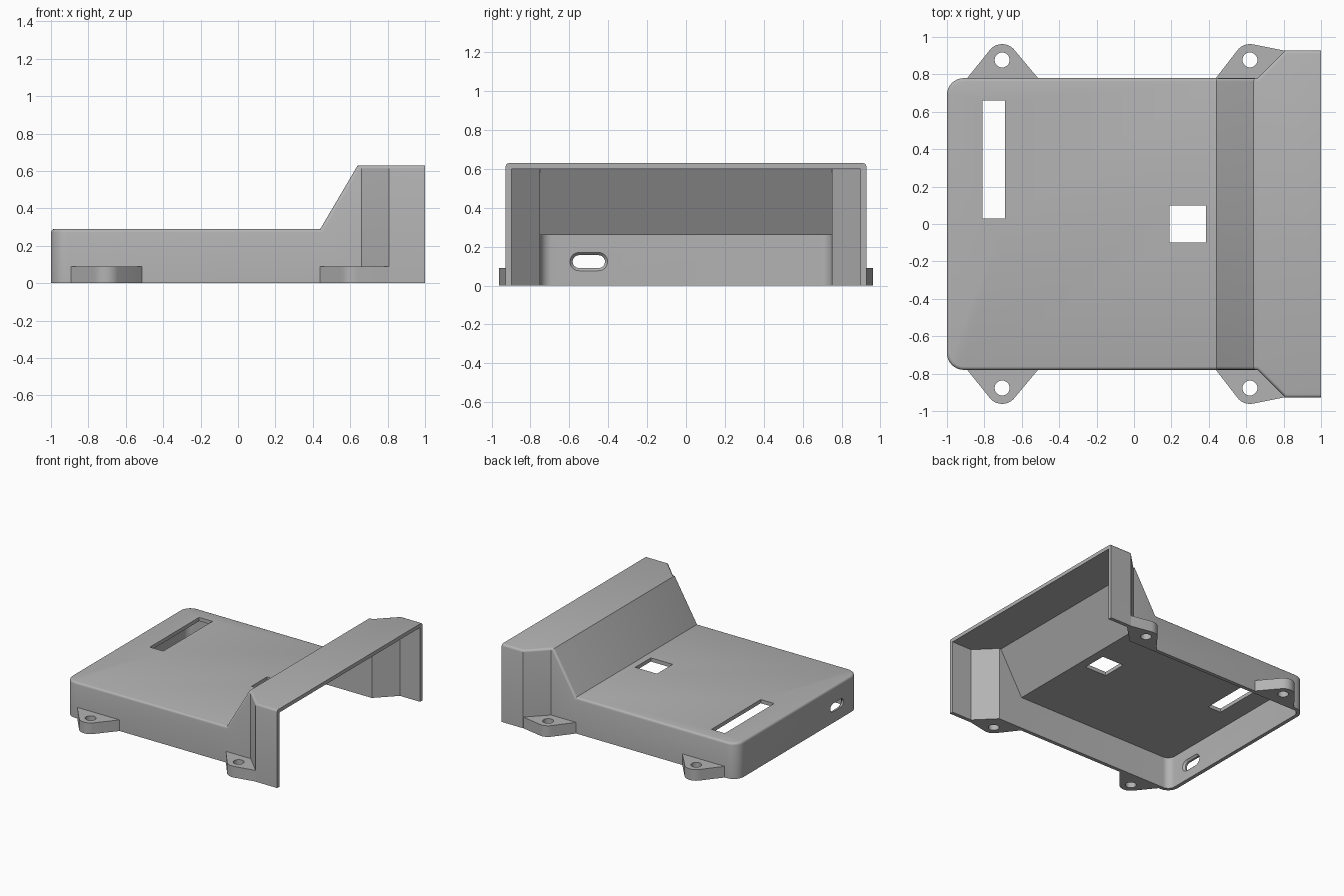
import bpy, bmesh, math
from mathutils import Vector
from mathutils.geometry import convex_hull_2d

cube = bpy.data.objects.get("Cube")
if cube:
    bpy.data.objects.remove(cube, do_unlink=True)

grey = bpy.data.materials.new("light grey plastic")
grey.use_nodes = True
COLOUR = (0.45, 0.45, 0.45, 1)
grey.diffuse_color = COLOUR
grey.node_tree.nodes["Principled BSDF"].inputs["Base Color"].default_value = COLOUR


def loft(name, loops, strips=False):
    """Closed solid through matching loops; strips splits the end caps across y."""
    bm = bmesh.new()
    rings = [[bm.verts.new(p) for p in loop] for loop in loops]
    n = len(rings[0])
    for a, b in zip(rings, rings[1:]):
        for i in range(n):
            j = (i + 1) % n
            bm.faces.new((a[i], a[j], b[j], b[i]))
    for ring in (rings[0], rings[-1]):
        if strips:
            for i in range(n // 2 - 1):
                bm.faces.new((ring[i], ring[i + 1], ring[n - 2 - i], ring[n - 1 - i]))
        else:
            bm.faces.new(ring)
    bmesh.ops.recalc_face_normals(bm, faces=bm.faces)
    if strips:
        bmesh.ops.dissolve_limit(bm, angle_limit=0.01, verts=bm.verts, edges=bm.edges)
    mesh = bpy.data.meshes.new(name)
    bm.to_mesh(mesh)
    bm.free()
    mesh.materials.append(grey)
    obj = bpy.data.objects.new(name, mesh)
    bpy.context.collection.objects.link(obj)
    return obj


def circle(cx, cy, r, count=32):
    return [Vector((cx + r * math.cos(t), cy + r * math.sin(t)))
            for t in (2 * math.pi * i / count for i in range(count))]


def hull(points):
    return [points[i] for i in convex_hull_2d(points)]


def prism(name, outline, z0, z1):
    return loft(name, [[(p[0], p[1], z) for p in outline] for z in (z0, z1)])


def cut(obj, cutter):
    cutter.hide_render = True
    mod = obj.modifiers.new("cut", 'BOOLEAN')
    mod.operation = 'DIFFERENCE'
    mod.solver = 'EXACT'
    mod.object = cutter
    bpy.context.view_layer.objects.active = obj
    bpy.ops.object.modifier_apply(modifier=mod.name)
    bpy.data.objects.remove(cutter, do_unlink=True)


def smooth(obj):
    bpy.ops.object.select_all(action='DESELECT')
    obj.select_set(True)
    bpy.context.view_layer.objects.active = obj
    bpy.ops.object.shade_smooth_by_angle(angle=math.radians(35))


def body(name, inset, ramp, base, x_end):
    """Stepped, flared body: rounded back end, ramp up to a wider open end."""
    (x0, z0), (x1, z1) = ramp
    r, back, side = 0.09 - inset, -1 + inset, 0.78 - inset
    shift = inset * math.tan(math.pi / 8)
    half = [(back + r - r * math.cos(t), side - r + r * math.sin(t))
            for t in (math.pi / 2 * i / 8 for i in range(9))]
    half += [(x0, side), (x1, side), (0.66 + shift, side),
             (0.808 + shift, 0.928 - inset), (x_end, 0.928 - inset)]
    outline = half + [(x, -y) for x, y in reversed(half)]

    def height(x):
        return z0 + (z1 - z0) * min(1, max(0, (x - x0) / (x1 - x0)))
    return loft(name, [[(x, y, base) for x, y in outline],
                       [(x, y, height(x)) for x, y in outline]], strips=True)


# Outer body with rounded upper rim
shell = body("housing_shell", 0, ((0.44, 0.29), (0.64, 0.63)), 0, 1)
bm = bmesh.new()
bm.from_mesh(shell.data)
rim = []
for e in bm.edges:
    low, high = sorted((f.normal for f in e.link_faces), key=lambda v: v.z)
    if high.z > 0.3 and abs(low.z) < 0.1 and low.x < 0.9:
        rim.append(e)
bmesh.ops.bevel(bm, geom=rim, offset=0.018, segments=3, profile=0.5, affect='EDGES')
bm.to_mesh(shell.data)
bm.free()

# Hollow, open below and at the tall end
cut(shell, body("hollow", 0.03, ((0.457, 0.26), (0.657, 0.60)), -0.1, 1.1))

# Rectangular openings in the lid
for x0, x1, y0, y1 in ((-0.81, -0.69, 0.03, 0.66), (0.19, 0.385, -0.1, 0.1)):
    cut(shell, prism("opening", [(x0, y0), (x1, y0), (x1, y1), (x0, y1)], 0.2, 0.4))


# Rounded cable slot in the back wall, flared on the inside
def slot_loop(x, r):
    pts = hull(circle(-0.55, 0.123, r) + circle(-0.45, 0.123, r))
    return [(x, p.x, p.y) for p in pts]


cut(shell, loft("slot", [slot_loop(-1.05, 0.033), slot_loop(-0.985, 0.033),
                         slot_loop(-0.969, 0.048), slot_loop(-0.95, 0.048)]))
smooth(shell)

# Screw tabs, mirrored across the body
tabs = {"back": (-0.705, [(-0.9, 0.77), (-0.505, 0.77)]),
        "end": (0.62, [(0.43, 0.77), (0.66, 0.77), (0.808, 0.918), (0.808, 0.926)])}
for place, (x, feet) in tabs.items():
    for side, s in (("left", 1), ("right", -1)):
        outline = hull(circle(x, 0.877, 0.085) + [Vector(p) for p in feet])
        tab = prism(f"screw_tab_{place}_{side}", [(p.x, s * p.y) for p in outline], 0, 0.09)
        cut(tab, prism("screw_hole", circle(x, s * 0.877, 0.04), -0.1, 0.2))
        smooth(tab)
